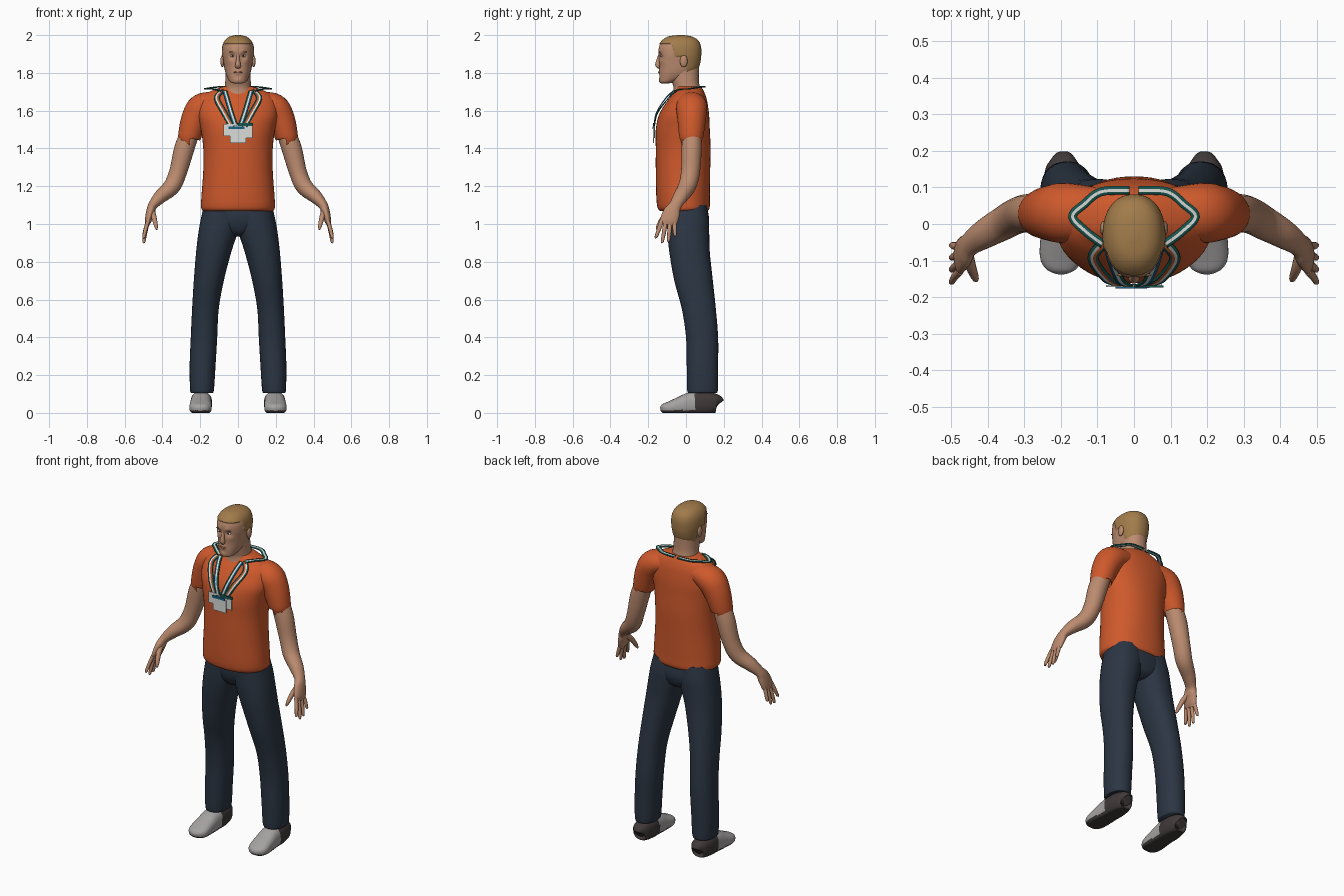
import bpy, bmesh, math
from mathutils import Vector

if "Cube" in bpy.data.objects:
    bpy.data.objects.remove(bpy.data.objects["Cube"], do_unlink=True)


def material(name, *rgb):
    m = bpy.data.materials.new(name)
    m.use_nodes = True
    m.diffuse_color = (*rgb, 1)
    m.node_tree.nodes["Principled BSDF"].inputs["Base Color"].default_value = (*rgb, 1)
    return m


SKIN = material("skin", 0.50, 0.26, 0.16)
HAIR = material("blond hair", 0.36, 0.20, 0.07)
ORANGE = material("orange cloth", 0.62, 0.10, 0.025)
DENIM = material("dark denim", 0.024, 0.036, 0.056)
GREY = material("light grey shoe", 0.38, 0.36, 0.36)
DARK = material("dark grey", 0.05, 0.04, 0.04)
TEAL = material("teal", 0.01, 0.09, 0.075)
WHITE = material("white", 0.70, 0.72, 0.70)
BLUE = material("blue", 0.01, 0.12, 0.22)
LIPS = material("lips", 0.36, 0.14, 0.10)


def finish(name, bm, mats, mirror=False, angle=50):
    bmesh.ops.recalc_face_normals(bm, faces=bm.faces)
    mesh = bpy.data.meshes.new(name)
    bm.to_mesh(mesh)
    bm.free()
    ob = bpy.data.objects.new(name, mesh)
    bpy.context.collection.objects.link(ob)
    for m in mats:
        mesh.materials.append(m)
    bpy.ops.object.select_all(action="DESELECT")
    ob.select_set(True)
    bpy.context.view_layer.objects.active = ob
    bpy.ops.object.shade_smooth_by_angle(angle=math.radians(angle))
    if mirror:
        mod = ob.modifiers.new("Mirror", "MIRROR")
        mod.use_mirror_merge = False
    return ob


def spline(rows, steps):
    """Catmull-Rom interpolation of equal-length tuples."""
    out = []
    for i in range(len(rows) - 1):
        a, b, c, d = (rows[max(i - 1, 0)], rows[i], rows[i + 1], rows[min(i + 2, len(rows) - 1)])
        for k in range(steps):
            t = k / steps
            out.append([q + 0.5 * t * (r - p + t * (2*p - 5*q + 4*r - s + t * (3*(q - r) + s - p)))
                        for p, q, r, s in zip(a, b, c, d)])
    return out + [list(rows[-1])]


def skin_rings(rings):
    bm = bmesh.new()
    loops = [[bm.verts.new(p) for p in ring] for ring in rings]
    n = len(loops[0])
    for lo, hi in zip(loops, loops[1:]):
        for j in range(n):
            bm.faces.new((lo[j], lo[(j + 1) % n], hi[(j + 1) % n], hi[j]))
    bm.faces.new(loops[0][::-1])
    bm.faces.new(loops[-1])
    return bm


def oval(sides, power):
    for j in range(sides):
        c, s = (math.cos(2 * math.pi * j / sides), math.sin(2 * math.pi * j / sides))
        yield (math.copysign(abs(c) ** (2 / power), c), math.copysign(abs(s) ** (2 / power), s))


def stack(rows, sides=40, steps=6, power=2.2):
    """Horizontal slices: (z, x min, x max, y min, y max)."""
    return skin_rings([[((a + b) / 2 + (b - a) / 2 * u, (c + d) / 2 + (d - c) / 2 * v, z)
                        for u, v in oval(sides, power)] for z, a, b, c, d in spline(rows, steps)])


def tube(rows, sides=24, steps=6, power=2, ref=(0, 1, 0)):
    """Slices square to a path: (x, y, z, radius across, radius along ref)."""
    pts = spline(rows, steps)
    rings = []
    for i, (x, y, z, ru, rv) in enumerate(pts):
        t = (Vector(pts[min(i + 1, len(pts) - 1)][:3]) - Vector(pts[max(i - 1, 0)][:3])).normalized()
        v = Vector(ref)
        v = (v - t * v.dot(t)).normalized()
        u = v.cross(t)
        rings.append([Vector((x, y, z)) + u * ru * a + v * rv * b for a, b in oval(sides, power)])
    return skin_rings(rings)


def ball(name, centre, size, mat, mirror=False):
    bm = bmesh.new()
    bmesh.ops.create_uvsphere(bm, u_segments=20, v_segments=12, radius=1)
    for v in bm.verts:
        v.co = Vector(a * s + c for a, s, c in zip(v.co, size, centre))
    return finish(name, bm, [mat], mirror)


# Shirt: body and sleeves
body = [(1.068, .182, -.135, .115), (1.085, .195, -.150, .125), (1.14, .194, -.157, .126),
        (1.28, .184, -.160, .128), (1.40, .184, -.160, .130), (1.50, .196, -.160, .126),
        (1.58, .212, -.142, .122), (1.65, .203, -.100, .112), (1.69, .170, -.068, .100),
        (1.715, .115, -.055, .088), (1.728, .078, -.058, .078)]
finish("shirt_body", stack([(z, -w, w, f, b) for z, w, f, b in body], 56), [ORANGE])
finish("shirt_sleeves", tube([(.10, .03, 1.645, .055, .07), (.185, .03, 1.618, .076, .082),
                              (.226, .03, 1.56, .073, .076), (.257, .028, 1.465, .061, .064),
                              (.259, .028, 1.452, .054, .057)], 32), [ORANGE], True)

# Trousers: legs and seat
finish("trouser_legs", stack([(.105, .135, .248, .012, .163), (.125, .127, .254, .006, .169),
                              (.25, .119, .256, .004, .170), (.40, .110, .250, .000, .170),
                              (.55, .102, .243, -.022, .158), (.70, .075, .234, -.062, .142),
                              (.85, .036, .222, -.088, .126), (.95, .004, .210, -.098, .123),
                              (1.02, -.01, .198, -.100, .122), (1.10, -.01, .180, -.100, .110)]),
       [DENIM], True)
finish("trouser_seat", stack([(.935, -.05, .05, -.04, .07), (.96, -.11, .11, -.075, .105),
                              (1.02, -.185, .185, -.098, .122), (1.10, -.182, .182, -.100, .110)]),
       [DENIM])

# Shoes: pale front, dark heel and sole
shoe = tube([(.193, .172, .045, .022, .03), (.193, .16, .05, .045, .05), (.194, .10, .05, .056, .062),
             (.195, .03, .048, .056, .062), (.197, -.03, .036, .058, .05), (.199, -.09, .026, .058, .034),
             (.199, -.122, .022, .042, .024), (.199, -.136, .02, .015, .010)], 40, 8, 2.5, (0, 0, 1))
for v in shoe.verts:
    v.co.z = max(v.co.z, 0)
for f in shoe.faces:
    c = f.calc_center_median()
    f.material_index = int(c.y > .05 or c.z < .014)
finish("shoes", shoe, [GREY, DARK], True)

# Arms and hands
finish("arms", tube([(.235, .03, 1.53, .045, .05), (.281, .03, 1.41, .053, .053),
                     (.316, .024, 1.28, .047, .050), (.350, .006, 1.20, .045, .047),
                     (.410, -.028, 1.145, .036, .040), (.450, -.056, 1.10, .025, .033),
                     (.463, -.074, 1.065, .023, .044), (.475, -.090, 1.02, .018, .047),
                     (.480, -.096, .995, .010, .038)]), [SKIN], True)
fingers = {"index": (-.128, -.158, .925), "middle": (-.107, -.125, .900),
           "ring": (-.084, -.092, .905), "little": (-.062, -.058, .935)}
for name, (y, tip_y, tip_z) in fingers.items():
    mid_z = (1.02 + tip_z) / 2
    finish(name + "_fingers", tube([(.475, y, 1.02, .010, .012), (.489, (y + tip_y) / 2, mid_z, .010, .011),
                                    (.498, tip_y, tip_z + .008, .008, .008),
                                    (.499, tip_y, tip_z, .003, .003)], 12, 4), [SKIN], True)
finish("thumbs", tube([(.457, -.075, 1.075, .016, .018), (.445, -.118, 1.035, .014, .015),
                       (.434, -.146, .99, .010, .011), (.430, -.155, .97, .004, .004)], 14, 5), [SKIN], True)

# Neck
finish("neck", stack([(1.68, -.085, .085, -.07, .078), (1.72, -.072, .072, -.066, .074),
                      (1.76, -.067, .067, -.076, .068), (1.83, -.064, .064, -.09, .068)]), [SKIN])

# Head with sculpted face and raised hair
skull = [(1.744, .018, -.128, -.09), (1.752, .042, -.138, -.06), (1.785, .061, -.142, .02),
         (1.82, .071, -.141, .058), (1.86, .077, -.142, .072), (1.90, .081, -.145, .076),
         (1.94, .078, -.142, .074), (1.97, .065, -.122, .060), (1.988, .042, -.092, .028),
         (1.995, .010, -.045, -.015)]
head = stack([(z, -w, w, f, b) for z, w, f, b in skull], 96, 8, 2.25)
bumps = [(.030, 1.89, .016, .011), (.026, 1.912, .014, -.004), (.045, 1.86, .016, -.003),
         (0, 1.803, .016, -.004), (0, 1.784, .012, .004), (0, 1.757, .018, -.004)]


def hairline(y):
    for y0, y1, z0, z1 in ((-.075, -.055, 1.952, 1.885), (-.008, .008, 1.885, 1.79)):
        if y < y1:
            t = min(max((y - y0) / (y1 - y0), 0), 1)
            return z0 + (z1 - z0) * t
    return 1.79


head.normal_update()
for v in head.verts:
    if v.co.z > hairline(v.co.y):
        v.co += v.normal * .005
    elif v.co.y < -.08:
        v.co.y += sum(h * math.exp(-((abs(v.co.x) - x) ** 2 + (v.co.z - z) ** 2) / r ** 2)
                      for x, z, r, h in bumps)
for f in head.faces:
    c = f.calc_center_median()
    f.material_index = int(c.z > hairline(c.y))
finish("head", head, [SKIN, HAIR])
finish("nose", tube([(0, -.136, 1.905, .007, .007), (0, -.144, 1.875, .009, .010),
                     (0, -.149, 1.845, .014, .014), (0, -.146, 1.832, .015, .010),
                     (0, -.141, 1.826, .009, .004)], 16), [SKIN])
ball("ears", (.083, -.012, 1.862), (.010, .020, .032), SKIN, True)
ball("eyes", (.030, -.128, 1.889), (.013, .006, .006), WHITE, True)
ball("irises", (.029, -.1325, 1.889), (.005, .003, .005), DARK, True)
ball("eyebrows", (.031, -.139, 1.910), (.017, .004, .003), HAIR, True)
ball("mouth", (0, -.142, 1.803), (.023, .005, .005), LIPS)


# Striped neck ribbons
def ribbon(name, rows, width, stripes):
    pts = spline(rows, 6)
    bm = bmesh.new()
    lines = []
    n = len(stripes)
    for i, p in enumerate(pts):
        t = Vector(pts[min(i + 1, len(pts) - 1)][:3]) - Vector(pts[max(i - 1, 0)][:3])
        side = t.cross(Vector((0, p[3] - 1, p[3]))).normalized()
        lines.append([bm.verts.new(Vector(p[:3]) + side * width * (k / n - .5)) for k in range(n + 1)])
    for a, b in zip(lines, lines[1:]):
        for k in range(n):
            bm.faces.new((a[k], a[k + 1], b[k + 1], b[k])).material_index = k
    ob = finish(name, bm, stripes, True)
    mod = ob.modifiers.new("Thickness", "SOLIDIFY")
    mod.thickness, mod.offset = .006, 0


# the last value blends the facing from forward (0) to upward (1)
ribbon("shoulder_ribbons", [(.012, .092, 1.726, 1), (.09, .088, 1.727, 1), (.135, .055, 1.722, 1),
                            (.168, .02, 1.716, 1), (.13, -.022, 1.714, 1), (.085, -.055, 1.706, .8)],
       .024, [TEAL, WHITE, TEAL])
ribbon("outer_ribbons", [(.085, -.055, 1.706, .8), (.112, -.094, 1.665, .5), (.074, -.150, 1.59, .3),
                         (.035, -.168, 1.52, 0)], .030, [TEAL, WHITE, ORANGE, TEAL])
ribbon("inner_ribbons", [(.070, -.066, 1.705, .8), (.058, -.108, 1.665, .5), (.036, -.156, 1.59, .3),
                         (.012, -.169, 1.52, 0)], .024, [BLUE, WHITE, TEAL])


# Medals hanging on the chest
def plate(name, x0, x1, z0, z1, y, mat):
    bm = bmesh.new()
    bmesh.ops.create_cube(bm, size=1)
    for v in bm.verts:
        v.co = (x0 if v.co.x < 0 else x1, y + v.co.y * .005, z0 if v.co.z < 0 else z1)
    finish(name, bm, [mat])


plate("left_medal", -.005, .076, 1.455, 1.52, -.167, WHITE)
plate("right_medal", -.076, .02, 1.465, 1.53, -.169, WHITE)
plate("middle_medal", -.042, .042, 1.43, 1.505, -.173, WHITE)
plate("left_medal_bar", .0, .08, 1.518, 1.535, -.171, TEAL)
plate("middle_medal_bar", -.05, .035, 1.502, 1.516, -.174, BLUE)
